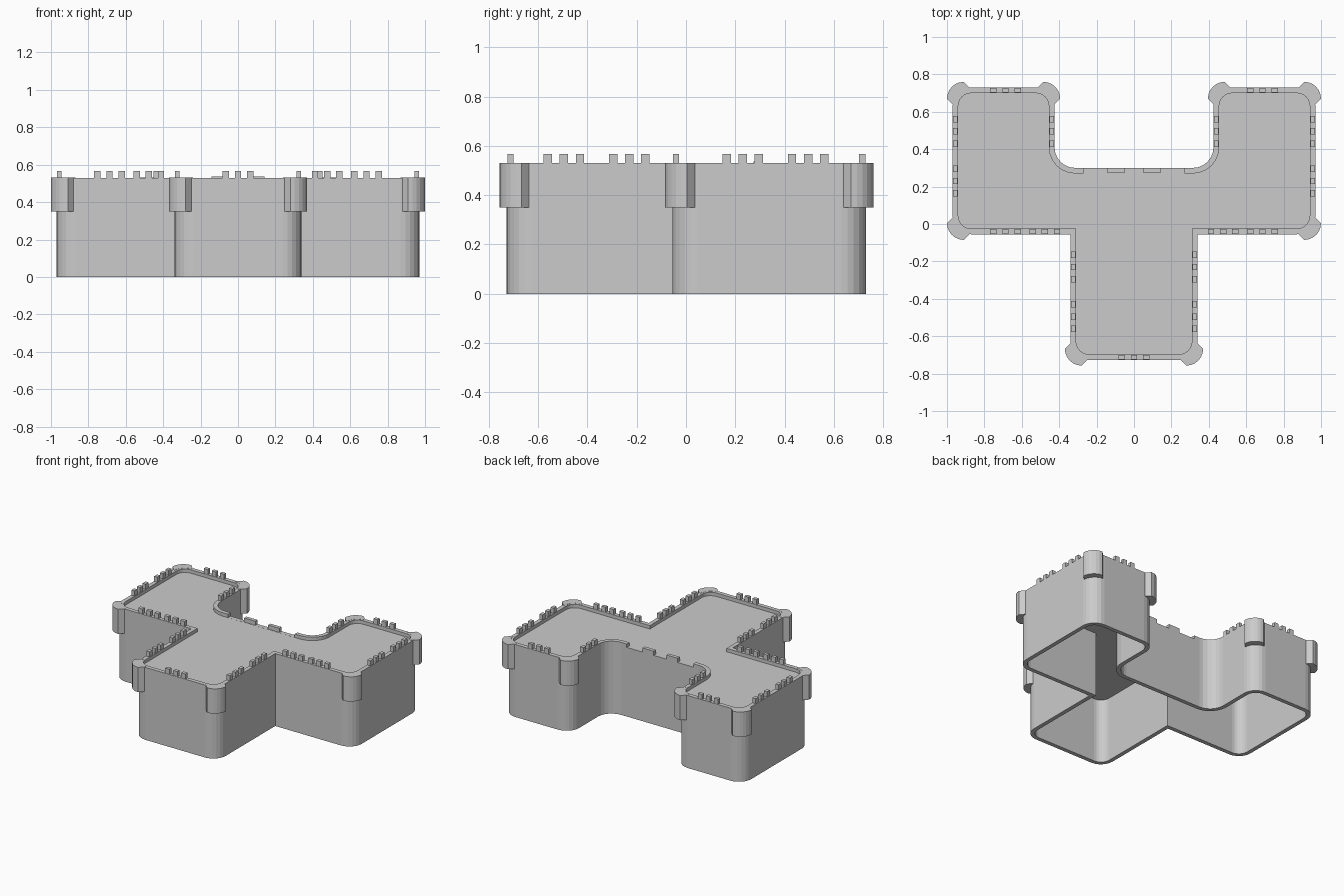
import bpy, bmesh, math
from mathutils import Vector

if "Cube" in bpy.data.objects:
    bpy.data.objects.remove(bpy.data.objects["Cube"])

T = 0.03                                   # wall thickness
TOP, ROOF, CEIL = 0.53, 0.505, 0.475


def make_object(name, bm):
    bmesh.ops.recalc_face_normals(bm, faces=bm.faces)
    me = bpy.data.meshes.new(name)
    bm.to_mesh(me)
    bm.free()
    ob = bpy.data.objects.new(name, me)
    bpy.context.collection.objects.link(ob)
    return ob


def outline(corners, inset, seg=6):
    """Counter-clockwise rounded outline, moved inward by inset."""
    pts = []
    n = len(corners)
    for i, (x, y, r) in enumerate(corners):
        p = Vector((x, y))
        a = (p - Vector(corners[i - 1][:2])).normalized()
        b = (Vector(corners[(i + 1) % n][:2]) - p).normalized()
        p += inset * (Vector((-a.y, a.x)) + Vector((-b.y, b.x)))
        if r == 0:
            pts.append(p)
            continue
        r += -inset if a.cross(b) > 0 else inset
        c = p - a * r + b * r
        for k in range(seg + 1):
            t = k / seg * math.pi / 2
            pts.append(c - b * r * math.cos(t) + a * r * math.sin(t))
    return pts


def box(name, x, y, sx, sy, z0, z1):
    bm = bmesh.new()
    bmesh.ops.create_cube(bm, size=1)
    for v in bm.verts:
        v.co = (x + v.co.x * sx, y + v.co.y * sy, (z0 + z1) / 2 + v.co.z * (z1 - z0))
    return make_object(name, bm)


# Hollow body: open below, recessed roof on top
right = [(0.34, -0.727, 0.1), (0.34, -0.055, 0), (0.97, -0.055, 0.1),
         (0.97, 0.73, 0.1), (0.425, 0.73, 0.1), (0.425, 0.30, 0.11)]
corners = right + [(-x, y, r) for x, y, r in reversed(right)]
outer, inner = outline(corners, 0), outline(corners, T)
bm = bmesh.new()
loops = [[bm.verts.new((p.x, p.y, z)) for p in ring] for ring, z in
         [(inner, CEIL), (inner, 0), (outer, 0), (outer, TOP), (inner, TOP), (inner, ROOF)]]
for lo, hi in zip(loops, loops[1:]):
    for i in range(len(lo)):
        j = (i + 1) % len(lo)
        bm.faces.new((lo[i], lo[j], hi[j], hi[i]))
bm.faces.new(loops[0])
bm.faces.new(loops[-1])
body = make_object("fort_body", bm)

# Opening in the rear parapet
cutter = box("parapet_cutter", 0, 0.29, 0.54, 0.06, ROOF + 0.0005, 0.6)
cutter.hide_render = True
cutter.hide_viewport = True
mod = body.modifiers.new("rear_gap", 'BOOLEAN')
mod.operation = 'DIFFERENCE'
mod.solver = 'EXACT'
mod.object = cutter
for s in (-1, 1):
    box("rear_block", s * 0.097, 0.287, 0.09, 0.026, ROOF - 0.01, 0.536)


# Corner turrets
def turret(cx, cy, dx, dy):
    prof = [(0, -0.09)]
    for k in range(7):
        t = k / 6 * math.pi / 2
        prof.append((-0.06 + 0.09 * math.cos(t), -0.06 + 0.09 * math.sin(t)))
    prof.append((-0.09, 0))
    for k in range(7):
        t = (1 - k / 6) * math.pi / 2
        prof.append((-0.1 + 0.085 * math.cos(t), -0.1 + 0.085 * math.sin(t)))
    bm = bmesh.new()
    f = bm.faces.new([bm.verts.new((cx + dx * x, cy + dy * y, 0.35)) for x, y in prof])
    ext = bmesh.ops.extrude_face_region(bm, geom=[f], use_keep_orig=True)
    for v in ext["geom"]:
        if isinstance(v, bmesh.types.BMVert):
            v.co.z = TOP + 0.001
    make_object("corner_turret", bm)


for s in (-1, 1):
    turret(s * 0.97, 0.73, s, 1)
    turret(s * 0.425, 0.73, -s, 1)
    turret(s * 0.97, -0.055, s, -1)
    turret(s * 0.34, -0.727, s, -1)


# Battlements in groups of three
def merlons(x, y, along_x):
    for k in (-1, 0, 1):
        d = k * 0.065
        px, py = (x + d, y) if along_x else (x, y + d)
        sx, sy = (0.034, 0.025) if along_x else (0.025, 0.034)
        box("merlon", px, py, sx, sy, TOP - 0.01, 0.567)


merlons(0, -0.712, True)
for s in (-1, 1):
    merlons(s * 0.687, 0.715, True)
    for x in (0.477, 0.687):
        merlons(s * x, -0.04, True)
    for y in (0.23, 0.495):
        merlons(s * 0.955, y, False)
    merlons(s * 0.44, 0.495, False)
    for y in (-0.23, -0.495):
        merlons(s * 0.325, y, False)
